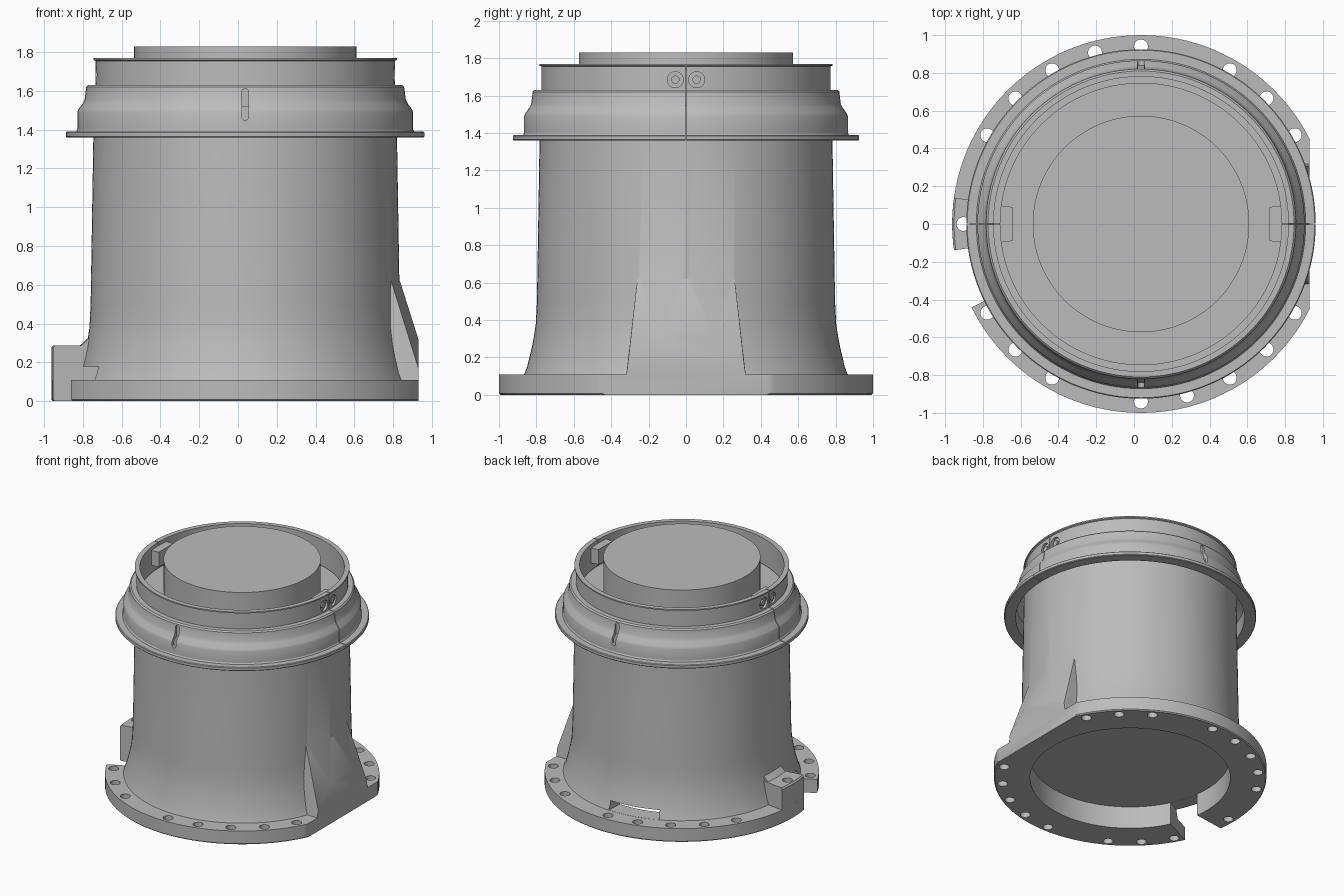
import bpy, bmesh
from math import sin, cos, pi, radians
from mathutils import Vector

CX = 0.037  # x of the main axis
if "Cube" in bpy.data.objects:
    bpy.data.objects.remove(bpy.data.objects["Cube"], do_unlink=True)

grey = bpy.data.materials.new("plain grey")
grey.use_nodes = True
COLOUR = (0.5, 0.5, 0.5, 1)
grey.diffuse_color = COLOUR
grey.node_tree.nodes["Principled BSDF"].inputs["Base Color"].default_value = COLOUR


def make_object(name, bm):
    bmesh.ops.recalc_face_normals(bm, faces=bm.faces)
    mesh = bpy.data.meshes.new(name)
    bm.to_mesh(mesh)
    bm.free()
    mesh.materials.append(grey)
    obj = bpy.data.objects.new(name, mesh)
    bpy.context.collection.objects.link(obj)
    return obj


def lathe(name, profile, steps=128):
    """Revolve a closed (radius, z) outline about the main axis."""
    bm = bmesh.new()
    verts = [bm.verts.new((CX + r, 0, z)) for r, z in profile]
    edges = [bm.edges.new((verts[i - 1], verts[i])) for i in range(len(verts))
             if profile[i - 1][0] > 0 or profile[i][0] > 0]
    bmesh.ops.spin(bm, geom=verts + edges, cent=(CX, 0, 0), axis=(0, 0, 1),
                   angle=2 * pi, steps=steps, use_merge=True)
    bmesh.ops.remove_doubles(bm, verts=bm.verts, dist=0.0002)
    return make_object(name, bm)


def hull(bm, points):
    verts = [bm.verts.new(p) for p in points]
    res = bmesh.ops.convex_hull(bm, input=verts)
    loose = [v for v in res["geom_interior"] if isinstance(v, bmesh.types.BMVert)]
    bmesh.ops.delete(bm, geom=loose, context="VERTS")


def polar(r, deg, z):
    return Vector((CX + r * cos(radians(deg)), r * sin(radians(deg)), z))


def sector(bm, r0, r1, a0, a1, z0, z1, n=12):
    outer = [a0 + (a1 - a0) * i / n for i in range(n + 1)]
    hull(bm, [polar(r1, a, z) for a in outer for z in (z0, z1)] +
         [polar(r0, a, z) for a in (a0, a1) for z in (z0, z1)])


def box(bm, x0, x1, y0, y1, z0, z1):
    hull(bm, [(x, y, z) for x in (x0, x1) for y in (y0, y1) for z in (z0, z1)])


def rod(bm, start, end, r, n=20):
    start, end = Vector(start), Vector(end)
    axis = (end - start).normalized()
    side = axis.orthogonal().normalized()
    up = axis.cross(side)
    hull(bm, [p + side * r * cos(2 * pi * i / n) + up * r * sin(2 * pi * i / n)
              for p in (start, end) for i in range(n)])


def combine(target, bm, operation):
    tool = make_object("tool", bm)
    tool.hide_render = True
    mod = target.modifiers.new("combine", "BOOLEAN")
    mod.operation, mod.object, mod.solver = operation, tool, "EXACT"
    bpy.context.view_layer.objects.active = target
    bpy.ops.object.modifier_apply(modifier=mod.name)
    bpy.data.objects.remove(tool, do_unlink=True)


def smooth(obj, degrees=30):
    bpy.ops.object.select_all(action="DESELECT")
    obj.select_set(True)
    bpy.context.view_layer.objects.active = obj
    bpy.ops.object.shade_smooth_by_angle(angle=radians(degrees))


# Main housing: bored bolt flange, flared foot, tapering barrel
housing = lathe("housing", [
    (0, 0.18), (0.735, 0.18), (0.735, 0), (0.992, 0), (1, 0.008), (1, 0.11),
    (0.865, 0.11), (0.85, 0.15), (0.832, 0.22), (0.815, 0.3), (0.803, 0.38),
    (0.797, 0.5), (0.783, 1.36), (0.78, 1.55), (0, 1.55)])

# Sloped buttress on the left side
bm = bmesh.new()
pts = [(0.835, 0, 0.62)]
for s in (-1, 1):
    pts += [(0.93, s * 0.15, 0.32), (0.93, s * 0.31, 0.17), (0.93, s * 0.32, 0.1),
            (0.79, s * 0.26, 0.62), (0.75, s * 0.26, 0.62), (0.79, s * 0.32, 0.1)]
hull(bm, pts)
combine(housing, bm, "UNION")

# Lug block on the right side, with a sloped fillet into the barrel
bm = bmesh.new()
lug = []
for a in (172, 176, 180, 184, 188):
    lug += [polar(r, a, z) for r, z in
            ((0.77, 0.05), (1, 0.05), (1, 0.275), (0.99, 0.287), (0.77, 0.287))]
hull(bm, lug)
combine(housing, bm, "UNION")
bm = bmesh.new()
hull(bm, [polar(r, a, z) for a in (172.5, 180, 187.5) for r, z in
          ((0.77, 0.28), (0.86, 0.28), (0.815, 0.297), (0.8, 0.335), (0.77, 0.335))])
combine(housing, bm, "UNION")

# Cuts: flat side, flange notch, slot above the flange, bolt holes
bm = bmesh.new()
box(bm, 0.93, 1.2, -1.1, 1.1, -0.1, 0.7)
sector(bm, 0.6, 1.1, 188, 206.2, -0.1, 0.179)
sector(bm, 0.6, 0.95, 87, 114, 0.111, 0.179)
for i in (2, 3, 4, 6, 7, 8, 9, 10, 12, 14, 15, 16, 18, 19, 20, 21, 22):
    rod(bm, polar(0.94, i * 15, -0.1), polar(0.94, i * 15, 0.5), 0.037)
combine(housing, bm, "DIFFERENCE")
smooth(housing)

# Hollow stepped clamp collar with its upper ring
collar = lathe("clamp_collar", [
    (0.84, 1.36), (0.92, 1.36), (0.925, 1.365), (0.925, 1.385), (0.92, 1.39),
    (0.872, 1.39), (0.866, 1.4), (0.866, 1.49), (0.86, 1.505), (0.838, 1.535),
    (0.828, 1.555), (0.82, 1.62), (0.81, 1.63), (0.772, 1.63), (0.772, 1.755),
    (0.783, 1.76), (0.783, 1.77), (0.745, 1.77), (0.745, 1.56), (0.8, 1.53),
    (0.84, 1.49)])
bm = bmesh.new()
for s in (-1, 1):
    # Split line of the two halves
    box(bm, CX + s * 0.7, CX + s * 1, -0.003, 0.003, 1.3, 1.8)
    # Counterbores for the clamp screws
    for y in (-0.057, 0.057):
        rod(bm, (CX + s * 0.753, y, 1.685), (CX + s * 0.82, y, 1.685), 0.043)
    # Upright round-ended slot at front and back
    n = 16
    hull(bm, [(CX + 0.018 * cos(2 * pi * i / n), s * r,
               (1.593 if i <= n / 2 else 1.467) + 0.018 * sin(2 * pi * i / n))
              for i in range(n) for r in (0.812, 0.95)])
combine(collar, bm, "DIFFERENCE")
smooth(collar)

# Clamp tabs inside the ring and the screw heads in the counterbores
for s, side in ((-1, "right"), (1, "left")):
    bm = bmesh.new()
    mid = 0 if s > 0 else 180
    hull(bm, [polar(r, mid + a, z) for a in (-7.5, -4, 0, 4, 7.5)
              for r in (0.685, 0.748) for z in (1.62, 1.74)])
    make_object(side + "_clamp_tab", bm)
    bm = bmesh.new()
    for y in (-0.057, 0.057):
        rod(bm, (CX + s * 0.73, y, 1.685), (CX + s * 0.765, y, 1.685), 0.022)
    smooth(make_object(side + "_clamp_screws", bm))

# Central hub on top
smooth(lathe("central_hub", [(0, 1.5), (0.573, 1.5), (0.573, 1.83), (0, 1.83)]))
